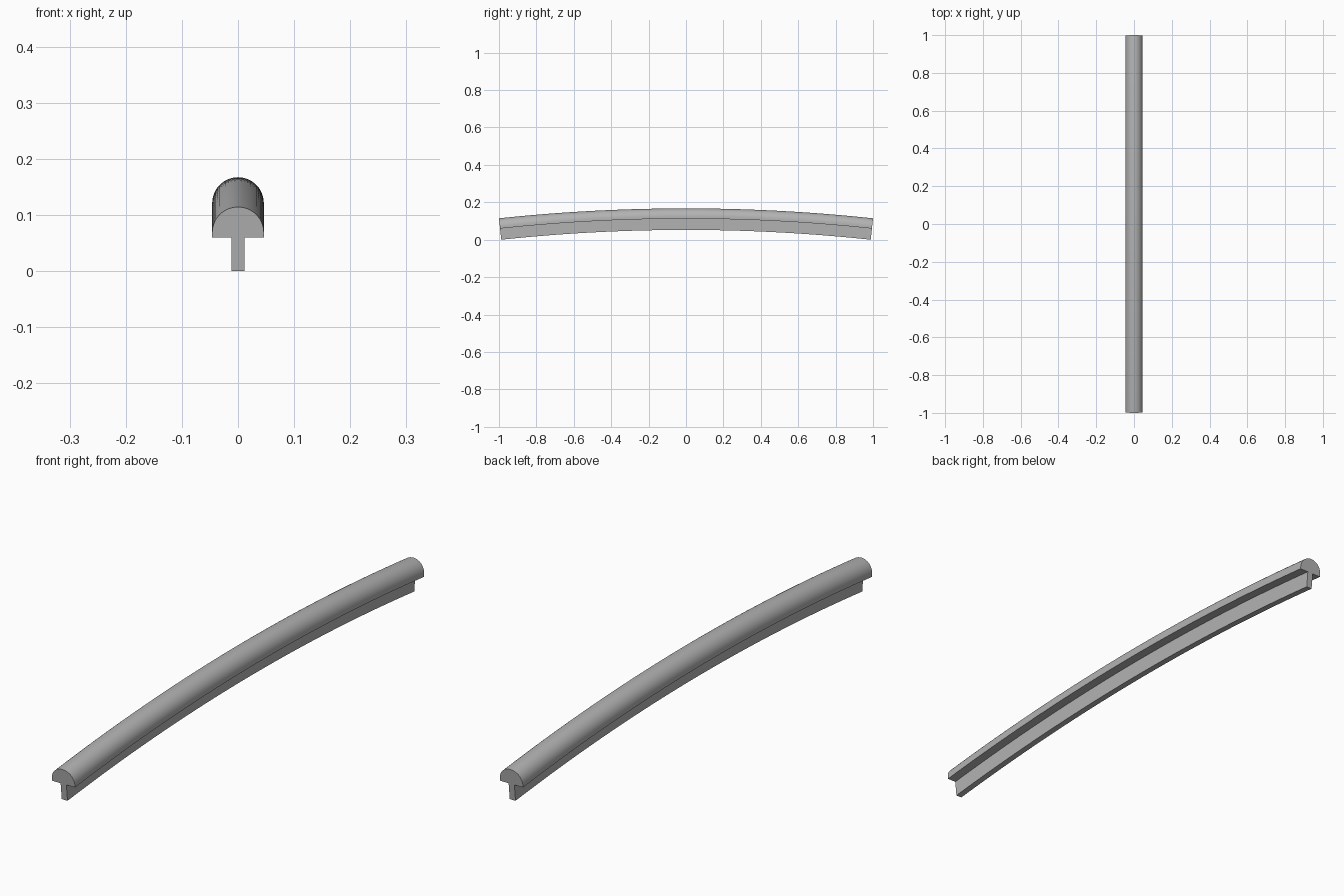
import bpy, bmesh, math

cube = bpy.data.objects.get("Cube")
if cube:
    bpy.data.objects.remove(cube, do_unlink=True)

grey = bpy.data.materials.new("plain_grey")
grey.use_nodes = True
colour = (0.45, 0.45, 0.45, 1)
grey.diffuse_color = colour
grey.node_tree.nodes["Principled BSDF"].inputs["Base Color"].default_value = colour

# Bow of the rail: outer radius and half angle give a length of 2
RADIUS = 9.46
HALF_ANGLE = math.asin(1 / RADIUS)
DEPTH = 0.115
RINGS = 40
BASE = (RADIUS - DEPTH) * math.cos(HALF_ANGLE)

# Cross-section: domed handrail on a narrow web, depth measured from the crown
half_width, web, ledge = 0.046, 0.0115, 0.055
profile = [(-web, DEPTH), (web, DEPTH), (web, ledge), (half_width, ledge)]
for i in range(25):
    a = math.pi * i / 24
    profile.append((half_width * math.cos(a), half_width * (1 - math.sin(a))))
profile += [(-half_width, ledge), (-web, ledge)]

# Sweep the section along the arc
bm = bmesh.new()
rings = []
for i in range(RINGS + 1):
    angle = HALF_ANGLE * (2 * i / RINGS - 1)
    rings.append([bm.verts.new((x, (RADIUS - d) * math.sin(angle),
                                (RADIUS - d) * math.cos(angle) - BASE))
                  for x, d in profile])
n = len(profile)
for a, b in zip(rings, rings[1:]):
    for j in range(n):
        k = (j + 1) % n
        bm.faces.new((a[j], a[k], b[k], b[j]))

# End caps
bm.faces.new(rings[0])
bm.faces.new(rings[-1])
bmesh.ops.recalc_face_normals(bm, faces=bm.faces)

mesh = bpy.data.meshes.new("curved_rail")
bm.to_mesh(mesh)
bm.free()
mesh.materials.append(grey)
rail = bpy.data.objects.new("curved_rail", mesh)
bpy.context.collection.objects.link(rail)

# Smooth dome with crisp edges
bpy.ops.object.select_all(action="DESELECT")
rail.select_set(True)
bpy.context.view_layer.objects.active = rail
bpy.ops.object.shade_smooth_by_angle(angle=math.radians(30))
